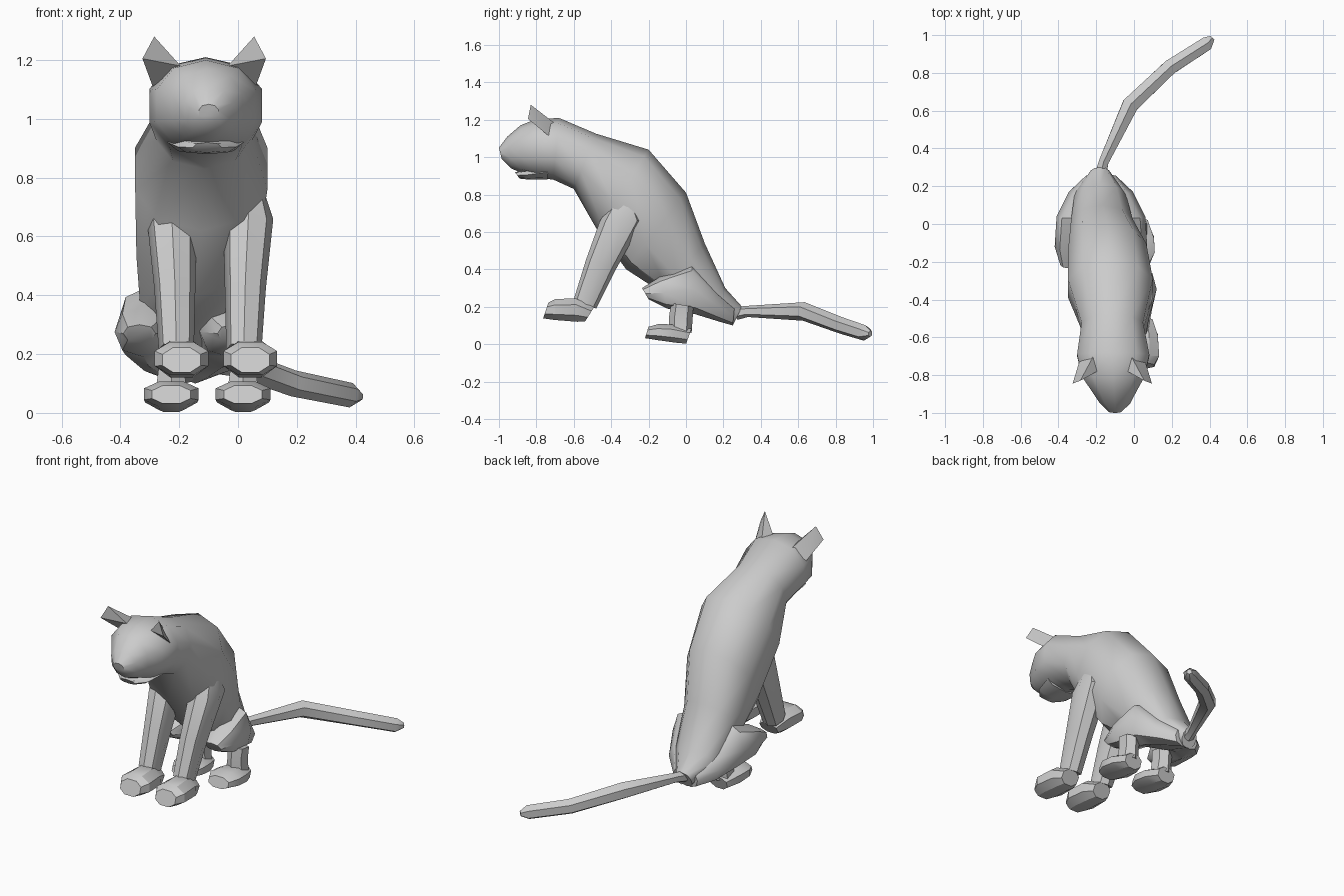
import bpy, bmesh, math
from mathutils import Vector


def finish(name, bm, angle=40):
    bmesh.ops.recalc_face_normals(bm, faces=bm.faces)
    me = bpy.data.meshes.new(name)
    bm.to_mesh(me)
    bm.free()
    ob = bpy.data.objects.new(name, me)
    bpy.context.collection.objects.link(ob)
    bpy.ops.object.select_all(action='DESELECT')
    ob.select_set(True)
    bpy.context.view_layer.objects.active = ob
    bpy.ops.object.shade_smooth_by_angle(angle=math.radians(angle))
    return ob


def skin(name, rings, angle=40):
    bm = bmesh.new()
    loops = [[bm.verts.new(p) for p in r] for r in rings]
    n = len(loops[0])
    for a, b in zip(loops, loops[1:]):
        for i in range(n):
            j = (i + 1) % n
            bm.faces.new((a[i], a[j], b[j], b[i]))
    bm.faces.new(loops[0])
    bm.faces.new(loops[-1])
    return finish(name, bm, angle)


def sgnpow(v, e):
    return math.copysign(abs(v) ** e, v)


def loft(name, stations, n=10, phase=0, e=0.9, angle=40):
    # station: centre x, half width, top (y, z), bottom (y, z)
    rings = []
    for cx, hw, ty, tz, by, bz in stations:
        ring = []
        for i in range(n):
            a = 2 * math.pi * (i + phase) / n
            c, s = sgnpow(math.cos(a), e), sgnpow(math.sin(a), e)
            ring.append((cx + hw * s, (ty + by) / 2 + c * (ty - by) / 2,
                         (tz + bz) / 2 + c * (tz - bz) / 2))
        rings.append(ring)
    return skin(name, rings, angle)


# head, neck and torso as one continuous skin
loft("body", [
    (-0.10, 0.035, -1.0, 1.05, -0.985, 0.99),
    (-0.10, 0.085, -0.955, 1.11, -0.935, 0.94),
    (-0.105, 0.125, -0.885, 1.17, -0.88, 0.915),
    (-0.11, 0.175, -0.81, 1.2, -0.80, 0.89),
    (-0.11, 0.20, -0.68, 1.21, -0.71, 0.88),
    (-0.115, 0.17, -0.48, 1.125, -0.60, 0.83),
    (-0.125, 0.235, -0.20, 1.04, -0.48, 0.62),
    (-0.14, 0.215, 0.0, 0.81, -0.32, 0.40),
    (-0.17, 0.17, 0.10, 0.54, -0.12, 0.27),
    (-0.18, 0.14, 0.21, 0.30, 0.08, 0.16),
    (-0.18, 0.05, 0.30, 0.20, 0.25, 0.10),
])

# lower jaw
loft("jaw", [
    (-0.105, 0.05, -0.915, 0.92, -0.89, 0.885),
    (-0.105, 0.10, -0.86, 0.93, -0.84, 0.88),
    (-0.11, 0.13, -0.74, 0.96, -0.74, 0.88),
], n=8)

for side, label in ((-1, "left"), (1, "right")):
    # ear: faceted pointed shell
    bm = bmesh.new()
    for dx, y, z in ((0.08, -0.78, 1.18), (0.21, -0.845, 1.205),
                     (0.17, -0.83, 1.28), (0.175, -0.73, 1.11),
                     (0.10, -0.70, 1.18)):
        bm.verts.new((-0.115 + side * dx, y, z))
    bmesh.ops.convex_hull(bm, input=bm.verts)
    finish(label + "_ear", bm, 20)

    # front leg and paw
    c = -0.095
    loft(label + "_front_leg", [
        (c + side * 0.13, 0.05, -0.38, 0.78, -0.28, 0.75),
        (c + side * 0.13, 0.085, -0.46, 0.66, -0.23, 0.66),
        (c + side * 0.12, 0.07, -0.535, 0.45, -0.375, 0.40),
        (c + side * 0.115, 0.06, -0.60, 0.24, -0.48, 0.19),
    ], n=8)
    p = -0.075 + side * 0.117
    loft(label + "_front_paw", [
        (p, 0.07, -0.735, 0.225, -0.765, 0.135),
        (p, 0.098, -0.70, 0.245, -0.70, 0.125),
        (p, 0.09, -0.59, 0.25, -0.58, 0.115),
        (p, 0.06, -0.49, 0.20, -0.54, 0.12),
    ], n=8, phase=0.5, angle=30)

    # haunch, turned slightly with the hips
    h = -0.175
    loft(label + "_haunch", [
        (h + side * 0.16, 0.055, -0.235, 0.30, -0.20, 0.24),
        (h + side * 0.145, 0.10, -0.14, 0.36, -0.10, 0.19),
        (h + side * 0.13, 0.105, 0.03, 0.43, 0.05, 0.16),
        (h + side * 0.07, 0.10, 0.16, 0.29, 0.18, 0.12),
        (h + side * 0.03, 0.05, 0.26, 0.20, 0.25, 0.10),
    ], n=8)

    # hind leg and paw
    f = -0.105 + side * 0.122
    loft(label + "_hind_leg", [
        (f, 0.055, -0.08, 0.22, 0.04, 0.20),
        (f, 0.05, -0.09, 0.15, 0.035, 0.13),
        (f, 0.06, -0.09, 0.08, 0.03, 0.06),
    ], n=6)
    loft(label + "_hind_paw", [
        (f, 0.07, -0.20, 0.095, -0.22, 0.03),
        (f, 0.10, -0.15, 0.11, -0.15, 0.018),
        (f, 0.095, -0.08, 0.11, -0.06, 0.005),
        (f, 0.06, 0.03, 0.085, 0.0, 0.0),
    ], n=8, phase=0.5, angle=30)

# tail: six-sided tube along a bent path
path = [((-0.175, 0.27, 0.165), 0.035), ((-0.16, 0.33, 0.175), 0.03),
        ((-0.02, 0.63, 0.175), 0.05), ((0.19, 0.83, 0.10), 0.045),
        ((0.385, 0.955, 0.06), 0.042), ((0.415, 0.985, 0.055), 0.016)]
pts = [Vector(q) for q, r in path]
rings = []
for i, (q, r) in enumerate(path):
    d = (pts[min(i + 1, len(pts) - 1)] - pts[max(i - 1, 0)]).normalized()
    u = d.cross(Vector((0, 0, 1))).normalized()
    v = u.cross(d)
    rings.append([pts[i] + r * (u * math.sin(k * math.pi / 3) + v * math.cos(k * math.pi / 3))
                  for k in range(6)])
skin("tail", rings, 50)
